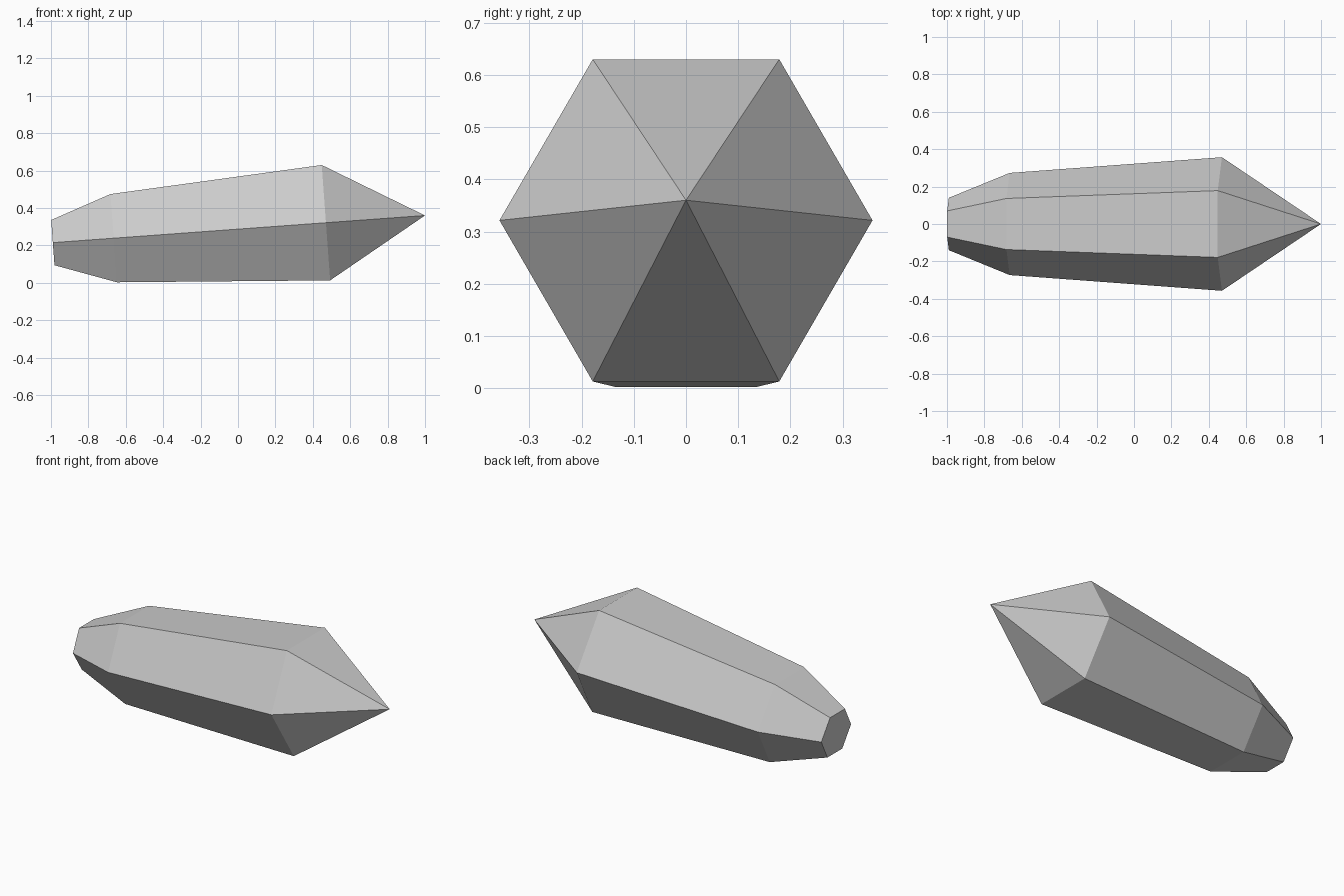
import bpy, bmesh, math
from mathutils import Matrix

cube = bpy.data.objects.get("Cube")
if cube:
    bpy.data.objects.remove(cube, do_unlink=True)

# Stone colour
stone = bpy.data.materials.new("grey_stone")
stone.use_nodes = True
colour = (0.6, 0.6, 0.6, 1)
stone.diffuse_color = colour
stone.node_tree.nodes["Principled BSDF"].inputs["Base Color"].default_value = colour

# Hexagonal rings along the crystal axis: (distance, radius), then the tip
SIDES = 6
RINGS = [(0, 0.14), (0.326, 0.273), (1.464, 0.357)]
TIP = 1.995

bm = bmesh.new()
loops = []
for dist, radius in RINGS:
    angles = [math.tau * i / SIDES for i in range(SIDES)]
    loops.append([bm.verts.new((dist, radius * math.cos(a), radius * math.sin(a)))
                  for a in angles])
tip = bm.verts.new((TIP, 0, 0))

# Blunt end, long facets and point
bm.faces.new(loops[0])
for i in range(SIDES):
    j = (i + 1) % SIDES
    for low, high in zip(loops, loops[1:]):
        bm.faces.new((low[i], low[j], high[j], high[i]))
    bm.faces.new((loops[-1][i], loops[-1][j], tip))
bmesh.ops.recalc_face_normals(bm, faces=bm.faces)

# Lean the axis so the crystal rests on its lower edge
lean = Matrix.Translation((-0.99, 0, 0.215)) @ Matrix.Rotation(-math.atan(0.0729), 4, 'Y')
bm.transform(lean)

mesh = bpy.data.meshes.new("crystal")
bm.to_mesh(mesh)
bm.free()
mesh.materials.append(stone)
crystal = bpy.data.objects.new("crystal", mesh)
bpy.context.collection.objects.link(crystal)
